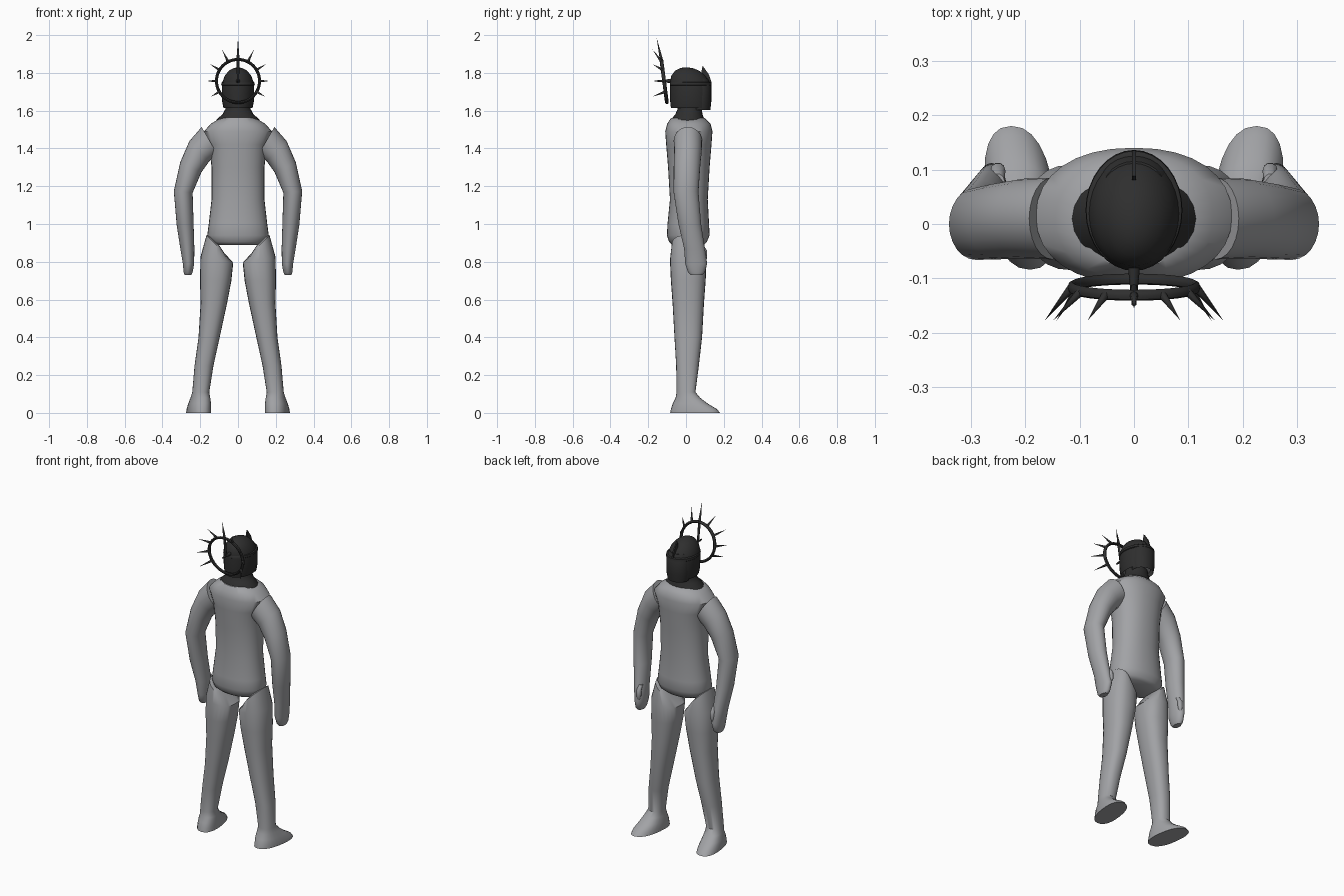
import bpy
import bmesh
import math
from mathutils import Vector

if "Cube" in bpy.data.objects:
    bpy.data.objects.remove(bpy.data.objects["Cube"], do_unlink=True)


def material(name, color):
    m = bpy.data.materials.new(name)
    m.use_nodes = True
    m.diffuse_color = color
    m.node_tree.nodes["Principled BSDF"].inputs["Base Color"].default_value = color
    return m


GREY = material("body grey", (0.36, 0.365, 0.38, 1))
DARK = material("dark metal", (0.028, 0.028, 0.028, 1))


def finish(name, bm, mat, mirror=False, angle=45):
    bmesh.ops.recalc_face_normals(bm, faces=bm.faces)
    mesh = bpy.data.meshes.new(name)
    bm.to_mesh(mesh)
    bm.free()
    mesh.materials.append(mat)
    ob = bpy.data.objects.new(name, mesh)
    bpy.context.collection.objects.link(ob)
    bpy.ops.object.select_all(action="DESELECT")
    ob.select_set(True)
    bpy.context.view_layer.objects.active = ob
    bpy.ops.object.shade_smooth_by_angle(angle=math.radians(angle))
    if mirror:
        ob.modifiers.new("Mirror", "MIRROR")
    return ob


def loft(name, rings, mat, mirror=False, power=1.0, sides=24, splay=0.0, caps=True):
    """Skin over oval rings: x, y, z, half width, half depth, optional tilt."""
    bm = bmesh.new()
    loops = []
    for x, y, z, rx, ry, *tilt in rings:
        t = math.radians(tilt[0]) if tilt else 0
        loop = []
        for i in range(sides):
            a = math.tau * i / sides
            u, v = [math.copysign(abs(w) ** power, w) for w in (math.cos(a), math.sin(a))]
            p = Vector((x + rx * u * math.cos(t), y + ry * v, z + rx * u * math.sin(t)))
            if p.z < 0.1:
                p.x += splay * p.y
            loop.append(bm.verts.new(p))
        loops.append(loop)
    for a, b in zip(loops, loops[1:]):
        for i in range(sides):
            j = (i + 1) % sides
            bm.faces.new((a[i], a[j], b[j], b[i]))
    if caps:
        bm.faces.new(loops[0])
    bm.faces.new(loops[-1])
    return finish(name, bm, mat, mirror)


def spike(bm, base, tip, radius, tip_radius=0.0):
    base, tip = Vector(base), Vector(tip)
    d = tip - base
    rot = d.to_track_quat("Z", "Y").to_matrix().to_4x4()
    rot.translation = (base + tip) / 2
    bmesh.ops.create_cone(bm, cap_ends=True, segments=8, radius1=radius,
                          radius2=tip_radius, depth=d.length, matrix=rot)


# Body
loft("torso", [
    (0, .01, .89, .12, .085), (0, .01, .905, .15, .10), (0, .012, .94, .163, .113),
    (0, .012, 1.0, .155, .11), (0, .015, 1.13, .14, .10), (0, .015, 1.3, .14, .11),
    (0, .015, 1.42, .152, .12), (0, .015, 1.49, .18, .125),
    (0, .015, 1.53, .145, .115), (0, .01, 1.56, .095, .09)], GREY, power=.9, sides=32)

loft("arm", [
    (.15, .01, 1.44, .085, .075, 60), (.205, .01, 1.385, .075, .073, 45),
    (.25, .005, 1.30, .062, .07, 25), (.29, 0, 1.17, .05, .066, 5),
    (.28, .02, 1.0, .045, .06, -5), (.268, .045, .87, .037, .055, -5),
    (.262, .054, .79, .03, .058), (.264, .055, .745, .024, .045),
    (.265, .055, .73, .018, .03)], GREY, mirror=True)

loft("thumb", [
    (.25, .08, .89, .012, .012), (.25, .098, .86, .014, .014),
    (.25, .1, .82, .013, .013), (.252, .098, .80, .006, .006)], GREY, mirror=True, sides=10)

loft("leg", [
    (.125, .01, .915, .03, .045, 45), (.12, .01, .895, .066, .085, 45),
    (.112, .012, .81, .088, .097, 10), (.118, .012, .7, .083, .092),
    (.128, .012, .58, .07, .083), (.153, .012, .4, .056, .073),
    (.18, .008, .25, .05, .06), (.197, 0, .11, .045, .05),
    (.198, .01, .08, .051, .065), (.20, .022, .05, .058, .092),
    (.202, .042, .02, .062, .122), (.202, .048, 0, .063, .132)],
    GREY, mirror=True, power=.85, splay=.13)

# Neck, head and helmet
loft("collar", [
    (0, .01, 1.54, .116, .092), (0, .01, 1.555, .112, .088), (0, .015, 1.58, .082, .072),
    (0, .02, 1.61, .066, .064), (0, .02, 1.64, .064, .062)], DARK)
loft("head", [
    (0, .025, 1.632, .066, .088), (0, .025, 1.66, .072, .092),
    (0, .02, 1.75, .06, .08)], GREY)
loft("helmet", [
    (0, .024, 1.615, .077, .104), (0, .023, 1.65, .084, .107), (0, .023, 1.72, .086, .108),
    (0, .02, 1.75, .083, .104), (0, .012, 1.785, .07, .09), (0, .006, 1.812, .048, .063),
    (0, .002, 1.825, .024, .034), (0, 0, 1.829, .006, .01)], DARK, sides=32, caps=False)
loft("brow_band", [
    (0, .025, 1.732, .086, .107), (0, .025, 1.735, .089, .111),
    (0, .025, 1.748, .088, .109), (0, .024, 1.752, .082, .104)], DARK, sides=32)
loft("visor", [
    (0, .075, 1.604, .062, .054), (0, .076, 1.65, .07, .058),
    (0, .076, 1.735, .07, .058), (0, .07, 1.77, .055, .045)], DARK, caps=False)

# Pointed crest on the brow
bm = bmesh.new()
outline = [(.135, 1.75), (.122, 1.79), (.088, 1.838), (.078, 1.79), (.07, 1.75)]
face = bm.faces.new([bm.verts.new((-.004, y, z)) for y, z in outline])
side = bmesh.ops.extrude_face_region(bm, geom=[face])["geom"]
bmesh.ops.translate(bm, verts=[v for v in side if isinstance(v, bmesh.types.BMVert)],
                    vec=(.008, 0, 0))
finish("crest", bm, DARK, angle=30)

# Halo behind the head, leaning back
CENTRE = 1.757


def halo_point(angle, radius, back=0.0):
    dz = radius * math.sin(angle)
    return Vector((radius * math.cos(angle), -.116 - .13 * dz - back, CENTRE + dz))


bm = bmesh.new()
loops = []
for i in range(48):
    a = math.tau * i / 48
    loop = []
    for k in range(8):
        b = math.tau * k / 8
        loop.append(bm.verts.new(halo_point(a, .114 + .008 * math.cos(b), .01 * math.sin(b))))
    loops.append(loop)
for i in range(48):
    p, q = loops[i], loops[(i + 1) % 48]
    for k in range(8):
        n = (k + 1) % 8
        bm.faces.new((p[k], p[n], q[n], q[k]))
finish("halo_ring", bm, DARK)

bm = bmesh.new()
for deg, reach in ((63, .187), (31, .173), (0, .164), (-30, .164)):
    for d in (deg, 180 - deg):
        a = math.radians(d)
        tip = halo_point(a, reach)
        tip.y = -.177
        spike(bm, halo_point(a, .114), tip, .008)
spike(bm, halo_point(math.pi / 2, 0), halo_point(math.pi / 2, .12), .006, .008)
spike(bm, halo_point(math.pi / 2, .118), (0, -.155, 1.984), .008)
finish("halo_spikes", bm, DARK)

bm = bmesh.new()
spike(bm, (0, -.06, CENTRE), (0, -.15, CENTRE), .013, .004)
finish("halo_peg", bm, DARK)
